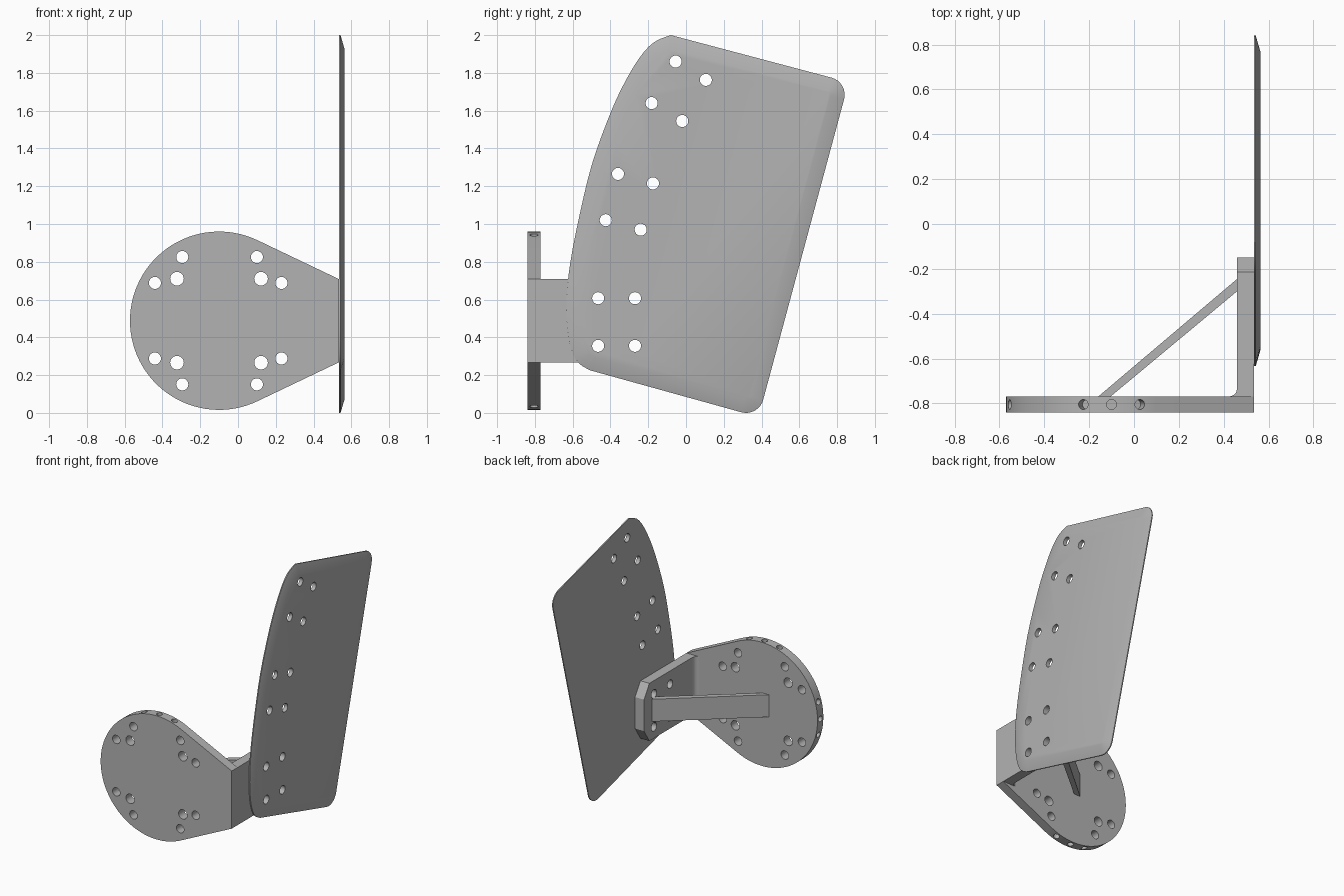
import bpy, bmesh, math
from mathutils import Vector, Matrix

if "Cube" in bpy.data.objects:
    bpy.data.objects.remove(bpy.data.objects["Cube"])

grey = bpy.data.materials.new("plain_grey")
grey.diffuse_color = (0.45, 0.45, 0.45, 1)
grey.use_nodes = True
grey.node_tree.nodes["Principled BSDF"].inputs["Base Color"].default_value = grey.diffuse_color

CX, CZ, R = -0.10, 0.488, 0.472      # disc centre and radius
HALF = 0.22                          # half height of the bracket arm


def make(name, bm):
    bmesh.ops.recalc_face_normals(bm, faces=bm.faces)
    me = bpy.data.meshes.new(name)
    bm.to_mesh(me)
    bm.free()
    ob = bpy.data.objects.new(name, me)
    bpy.context.collection.objects.link(ob)
    me.materials.append(grey)
    return ob


def loft(name, rings):
    """Closed solid through rings of equal point count."""
    bm = bmesh.new()
    vs = [[bm.verts.new(p) for p in ring] for ring in rings]
    n = len(vs[0])
    bm.faces.new(vs[0])
    bm.faces.new(vs[-1])
    for a, b in zip(vs, vs[1:]):
        for i in range(n):
            j = (i + 1) % n
            bm.faces.new((a[i], a[j], b[j], b[i]))
    return make(name, bm)


def drill(ob, holes):
    """Cut cylinders given as (centre, axis, radius, length)."""
    bm = bmesh.new()
    for c, axis, r, length in holes:
        rot = Vector(axis).to_track_quat('Z', 'Y').to_matrix().to_4x4()
        bmesh.ops.create_cone(bm, cap_ends=True, segments=24, radius1=r, radius2=r,
                              depth=length, matrix=Matrix.Translation(c) @ rot)
    cutter = make("hole_cutter", bm)
    cutter.hide_render = True
    mod = ob.modifiers.new("holes", 'BOOLEAN')
    mod.operation = 'DIFFERENCE'
    mod.solver = 'EXACT'
    mod.object = cutter
    bpy.context.view_layer.update()
    dg = bpy.context.evaluated_depsgraph_get()
    me = bpy.data.meshes.new_from_object(ob.evaluated_get(dg))
    ob.modifiers.clear()
    ob.data = me
    bpy.data.objects.remove(cutter)


def smooth(ob):
    bpy.ops.object.select_all(action='DESELECT')
    ob.select_set(True)
    bpy.context.view_layer.objects.active = ob
    bpy.ops.object.shade_smooth_by_angle(angle=math.radians(20))


# Round mounting disc with a tapered shoulder
dx = 0.535 - CX
t = math.atan2(HALF, dx) + math.acos(R / math.hypot(dx, HALF))
N = 60
prof = [(CX + R * math.cos(a), CZ + R * math.sin(a))
        for a in (t + (2 * math.pi - 2 * t) * i / N for i in range(N + 1))]
prof += [(0.535, CZ - HALF), (0.535, CZ + HALF)]
disc = loft("mounting_disc", [[(x, y, z) for x, z in prof] for y in (-0.84, -0.77)])
holes = []
for s in (-1, 1):
    for x, dz, r in ((-0.44, 0.2, 0.032), (-0.295, 0.337, 0.032), (0.1, 0.337, 0.032),
                     (0.23, 0.2, 0.032), (-0.323, 0.222, 0.036), (0.122, 0.222, 0.036)):
        holes.append(((x, -0.805, CZ + s * dz), (0, 1, 0), r, 0.2))
# Blind holes around the rim, three at top, side and bottom
for base in (90, 180, 270):
    for off in (-15.5, 0, 15.5):
        a = math.radians(base + off)
        d = Vector((math.cos(a), 0, math.sin(a)))
        holes.append((Vector((CX, -0.805, CZ)) + d * R, d, 0.022, 0.13))
drill(disc, holes)
smooth(disc)

# Bracket arm with clipped end corners
side = [(-0.77, -HALF), (-0.215, -HALF), (-0.15, -0.12),
        (-0.15, 0.12), (-0.215, HALF), (-0.77, HALF)]
arm = loft("bracket_arm", [[(x, y, CZ + z) for y, z in side] for x in (0.46, 0.535)])
arm_holes = [(-0.465, 0.607), (-0.27, 0.607), (-0.465, 0.355), (-0.27, 0.355)]
drill(arm, [((0.5, y, z), (1, 0, 0), 0.032, 0.3) for y, z in arm_holes])
smooth(arm)

# Corner fillet between disc and arm
fil = [(0.46, -0.77), (0.425, -0.77), (0.445, -0.763), (0.455, -0.752), (0.46, -0.735)]
loft("corner_fillet", [[(x, y, z) for x, y in fil] for z in (CZ - HALF, CZ + HALF)])

# Diagonal brace
brace = [(-0.16, -0.77), (-0.105, -0.77), (0.46, -0.30), (0.46, -0.245)]
loft("diagonal_brace", [[(x, y, z) for x, y in brace] for z in (0.405, 0.575)])

# Large bevelled panel: outline in (y, z)
curve = [(-0.08, 2.0), (-0.17, 1.962), (-0.25, 1.875), (-0.34, 1.72), (-0.415, 1.55),
         (-0.50, 1.31), (-0.563, 1.05), (-0.612, 0.80), (-0.633, 0.60), (-0.628, 0.44),
         (-0.607, 0.335), (-0.57, 0.265), (-0.51, 0.226)]
out = []
for i in range(len(curve) - 1):
    p0, p1, p2, p3 = (Vector(curve[min(max(k, 0), len(curve) - 1)]) for k in range(i - 1, i + 3))
    for k in range(3):
        u = k / 3
        out.append(0.5 * (2 * p1 + (p2 - p0) * u + (2 * p0 - 5 * p1 + 4 * p2 - p3) * u * u
                          + (3 * p1 - p0 - 3 * p2 + p3) * u ** 3))
out.append(Vector(curve[-1]))
for cy, cz, start in ((0.318, 0.094, -105), (0.746, 1.684, -15)):
    rad = 0.094
    for k in range(9):
        a = math.radians(start + 90 * k / 8)
        out.append(Vector((cy + rad * math.cos(a), cz + rad * math.sin(a))))
inner = []
for i, p in enumerate(out):
    d1 = (p - out[i - 1]).normalized()
    d2 = (out[(i + 1) % len(out)] - p).normalized()
    n1, n2 = Vector((-d1.y, d1.x)), Vector((-d2.y, d2.x))
    m = (n1 + n2).normalized()
    inner.append(p + m * 0.075 / max(m.dot(n1), 0.5))
panel = loft("bevelled_panel", [[(x, p.x, p.y) for p in ring]
                                for x, ring in ((0.535, out), (0.543, out), (0.565, inner))])
panel_holes = arm_holes + [(-0.055, 1.86), (0.105, 1.763), (-0.182, 1.64), (-0.02, 1.545),
                           (-0.36, 1.265), (-0.175, 1.215), (-0.425, 1.02), (-0.24, 0.97)]
drill(panel, [((0.55, y, z), (1, 0, 0), 0.032, 0.2) for y, z in panel_holes])
smooth(panel)
